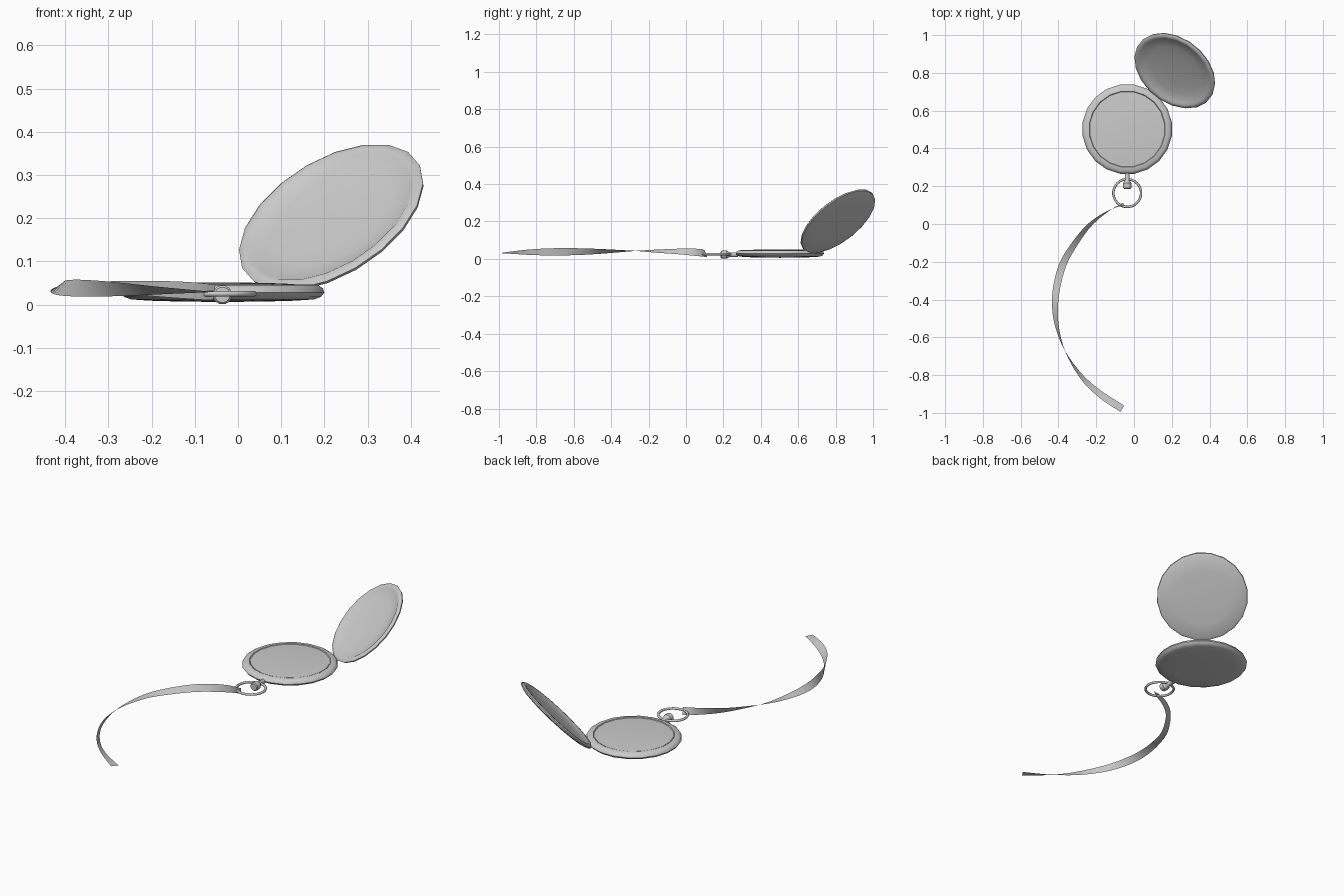
import bpy, bmesh
from math import pi, sin, cos, radians
from mathutils import Matrix, Vector

if "Cube" in bpy.data.objects:
    bpy.data.objects.remove(bpy.data.objects["Cube"])

CX, CY, N = -0.036, 0.502, 20


def finish(name, bm, matrix=Matrix.Identity(4), smooth=35, closed=True):
    bmesh.ops.remove_doubles(bm, verts=bm.verts, dist=1e-5)
    if closed:
        bmesh.ops.recalc_face_normals(bm, faces=bm.faces)
    me = bpy.data.meshes.new(name)
    bm.to_mesh(me)
    bm.free()
    ob = bpy.data.objects.new(name, me)
    bpy.context.collection.objects.link(ob)
    ob.matrix_world = matrix
    bpy.ops.object.select_all(action='DESELECT')
    ob.select_set(True)
    bpy.context.view_layer.objects.active = ob
    bpy.ops.object.shade_smooth_by_angle(angle=radians(smooth))
    return ob


def skin(bm, rings, wrap):
    rows = [[bm.verts.new(p) for p in r] for r in rings]
    for a, b in zip(rows, rows[1:]):
        n = len(a)
        for i in range(n if wrap else n - 1):
            j = (i + 1) % n
            bm.faces.new((a[i], a[j], b[j], b[i]))


def lathe(name, profile, sides, matrix, smooth=35):
    """Revolve an (r, z) profile about local z."""
    bm = bmesh.new()
    skin(bm, [[(r * cos((i + .5) * 2 * pi / sides), r * sin((i + .5) * 2 * pi / sides), z)
               for i in range(sides)] for r, z in profile], True)
    return finish(name, bm, matrix, smooth)


# watch case with rounded rim and recessed bezel
lathe("watch_case", [(0, .006), (.10, .007), (.17, .009), (.215, .012), (.231, .018),
                     (.239, .028), (.235, .038), (.224, .045), (.203, .047), (.200, .042), (0, .042)],
      N, Matrix.Translation((CX, CY, 0)), 45)

# domed glass
lathe("glass", [(0, .051), (.07, .0505), (.14, .049), (.198, .045), (.198, .040), (0, .040)],
      N, Matrix.Translation((CX, CY, 0)))

# open lid, tilted about the hinge
lid_m = (Matrix.Translation((.213, .808, .207)) @ Matrix.Rotation(radians(51), 4, 'Z')
         @ Matrix.Rotation(radians(-45), 4, 'Y'))
lathe("lid", [(0, -.018), (.08, -.017), (.15, -.013), (.205, -.005), (.215, .001), (.228, .001),
              (.238, -.005), (.236, -.012), (.222, -.018), (.15, -.023), (.08, -.025), (0, -.026)],
      N, lid_m, 40)

# winding crown: narrow neck flaring to a round knob
lathe("crown", [(0, -.01), (.013, -.01), (.013, .035), (.018, .044), (.0225, .050), (.0225, .076),
                (.018, .081), (0, .082)], 12,
      Matrix.Translation((CX, .267, .0225)) @ Matrix.Rotation(pi / 2, 4, 'X'))

# bow ring
bow = [(.0735 + .0065 * cos(k * pi / 4), .0065 * sin(k * pi / 4)) for k in range(9)]
lathe("bow_ring", bow, 28, Matrix.Translation((CX, .164, .025)), 60)

# twisted ribbon: x, y, z of centre line and twist in degrees
path = [(-.055, .106, .028, -112), (-.12, .078, .033, -88), (-.20, .025, .037, -66),
        (-.27, -.045, .040, -48), (-.355, -.17, .042, -22), (-.395, -.27, .043, 0),
        (-.417, -.40, .041, 28), (-.410, -.53, .039, 58), (-.366, -.67, .038, 90),
        (-.28, -.805, .036, 124), (-.18, -.90, .033, 153), (-.062, -.978, .030, 178)]
pts = [Vector(p) for p in path]


def spline(p, q, r, s, t):
    return .5 * (2 * q + (r - p) * t + (2 * p - 5 * q + 4 * r - s) * t * t
                 + (3 * q - p - 3 * r + s) * t ** 3)


ext = [2 * pts[0] - pts[1]] + pts + [2 * pts[-1] - pts[-2]]
line = [spline(*ext[i:i + 4], k / 4) for i in range(len(pts) - 1) for k in range(4)] + [pts[-1]]
rings = []
for i, p in enumerate(line):
    t = (line[min(i + 1, len(line) - 1)] - line[max(i - 1, 0)])
    t = Vector((t[0], t[1], 0)).normalized()
    inner = Vector((-t.y, t.x, 0))
    a = radians(p[3])
    w = (inner * cos(a) + Vector((0, 0, 1)) * sin(a)) * .0195
    c = Vector(p[:3])
    rings.append([c - w, c + w])
bm = bmesh.new()
skin(bm, rings, False)
finish("ribbon", bm, closed=False)
